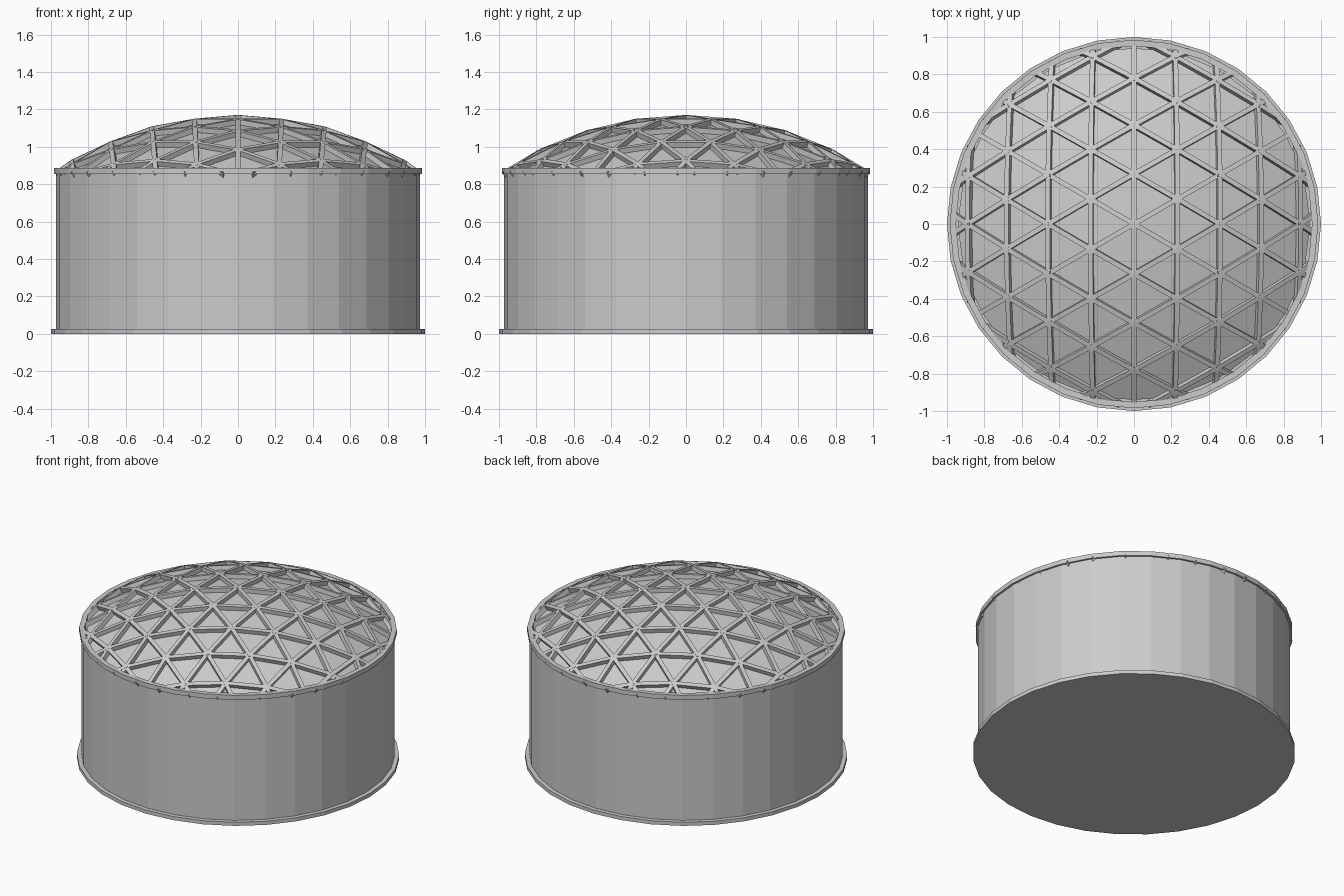
import bpy, bmesh, math
from mathutils import Vector

if "Cube" in bpy.data.objects:
    bpy.data.objects.remove(bpy.data.objects["Cube"])

SIDES = 32
R = 1.77                               # dome sphere radius
CENTRE = Vector((0, 0, 1.17 - R))
STEP = 0.1525                          # lattice spacing in radians
RIM = 0.978                            # radius where struts are trimmed


def finish(name, bm):
    bmesh.ops.recalc_face_normals(bm, faces=bm.faces)
    me = bpy.data.meshes.new(name)
    bm.to_mesh(me)
    bm.free()
    ob = bpy.data.objects.new(name, me)
    bpy.context.collection.objects.link(ob)
    return ob


def lathe(name, profile, closed=False):
    bm = bmesh.new()
    rings = []
    for r, z in profile:
        rings.append([bm.verts.new((r * math.sin(2 * math.pi * i / SIDES),
                                    r * math.cos(2 * math.pi * i / SIDES), z))
                      for i in range(SIDES)])
    pairs = list(zip(rings, rings[1:]))
    if closed:
        pairs.append((rings[-1], rings[0]))
    for a, b in pairs:
        for i in range(SIDES):
            j = (i + 1) % SIDES
            bm.faces.new((a[i], a[j], b[j], b[i]))
    if not closed:
        bm.faces.new(rings[0])
        bm.faces.new(rings[-1])
    return finish(name, bm)


# Tank: base plate, wall and rim ring
lathe("base_plate", [(1.0, 0), (1.0, 0.025)])
lathe("tank_wall", [(0.972, 0.025), (0.972, 0.87), (0.955, 0.87), (0.955, 0.025)], True)
lathe("rim_ring", [(0.985, 0.855), (0.985, 0.886), (0.952, 0.886), (0.952, 0.855)], True)

# Triangular lattice wrapped over the sphere, with a node at the apex
nodes = {}
for i in range(-6, 7):
    for j in range(-9, 10):
        u = i * STEP * math.sqrt(3) / 2
        v = (j + i / 2) * STEP
        t = math.hypot(u, v)
        if t < 5.2 * STEP:
            s = math.sin(t) / t if t else 1
            nodes[i, j] = Vector((u * s, v * s, math.cos(t))) * R

# Recessed flat panels
bm = bmesh.new()
inner = {k: bm.verts.new(CENTRE + p * ((R - 0.028) / R)) for k, p in nodes.items()}
for i, j in nodes:
    for tri in (((i, j), (i + 1, j), (i, j + 1)), ((i, j), (i + 1, j - 1), (i + 1, j))):
        if all(k in inner for k in tri):
            bm.faces.new([inner[k] for k in tri])
bmesh.ops.bisect_plane(bm, geom=bm.verts[:] + bm.edges[:] + bm.faces[:],
                       plane_co=(0, 0, 0.862), plane_no=(0, 0, 1), clear_inner=True)
finish("dome_panels", bm)


def clip(a, b):
    """Trim the segment to the rim cylinder."""
    d = b - a
    qa = d.x ** 2 + d.y ** 2
    qb = a.x * d.x + a.y * d.y
    disc = qb * qb - qa * (a.x ** 2 + a.y ** 2 - RIM ** 2)
    if disc <= 0:
        return None
    t0 = max(0, (-qb - math.sqrt(disc)) / qa)
    t1 = min(1, (-qb + math.sqrt(disc)) / qa)
    if (t1 - t0) * d.length < 0.03:
        return None
    return a + d * t0, a + d * t1


# Dome struts: rectangular bars facing outward
bm = bmesh.new()
W, DEPTH = 0.013, 0.04
for i, j in nodes:
    for k in ((i + 1, j), (i, j + 1), (i + 1, j - 1)):
        if k not in nodes:
            continue
        seg = clip(CENTRE + nodes[i, j], CENTRE + nodes[k])
        if not seg:
            continue
        up = (nodes[i, j] + nodes[k]).normalized()
        side = up.cross(nodes[k] - nodes[i, j]).normalized() * W
        ends = [[bm.verts.new(p + o) for o in
                 (side, -side, -side - up * DEPTH, side - up * DEPTH)] for p in seg]
        bm.faces.new(ends[0])
        bm.faces.new(ends[1])
        for n in range(4):
            m = (n + 1) % 4
            bm.faces.new((ends[0][n], ends[0][m], ends[1][m], ends[1][n]))
finish("dome_struts", bm)
